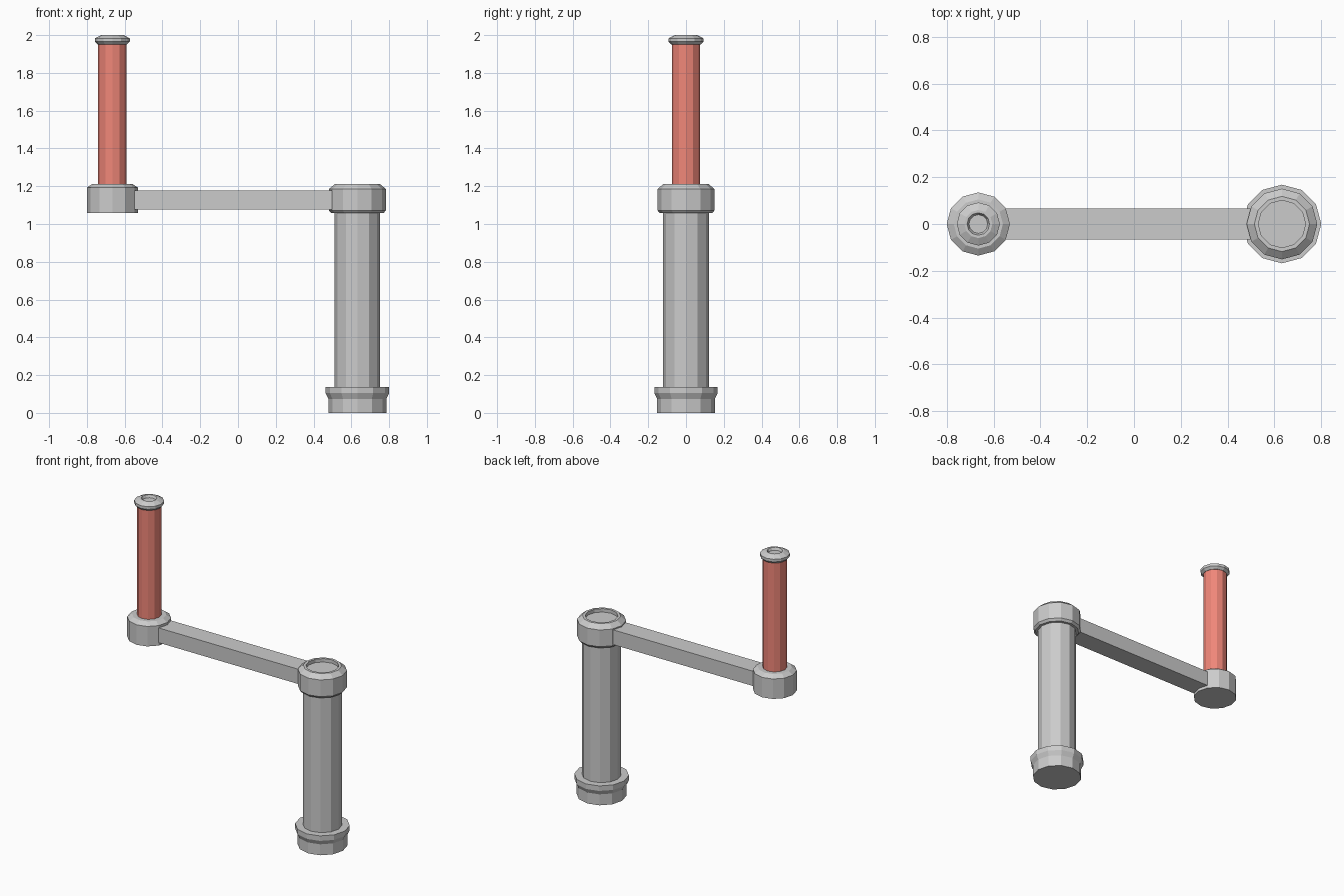
import bpy, bmesh
from math import cos, sin, tau

if "Cube" in bpy.data.objects:
    bpy.data.objects.remove(bpy.data.objects["Cube"])

SIDES = 12
SHAFT_X, HANDLE_X = 0.632, -0.665


def lathe(name, x, profile, sides=SIDES):
    """Revolve (radius, z) points around a vertical axis at x, capping both ends."""
    bm = bmesh.new()
    rings = [[bm.verts.new((r * cos(tau * i / sides), r * sin(tau * i / sides), z))
              for i in range(sides)] for r, z in profile]
    for a, b in zip(rings, rings[1:]):
        for i in range(sides):
            j = (i + 1) % sides
            bm.faces.new((a[i], a[j], b[j], b[i]))
    bm.faces.new(rings[0][::-1])
    bm.faces.new(rings[-1])
    return finish(name, bm, (x, 0, 0))


def finish(name, bm, location):
    bmesh.ops.recalc_face_normals(bm, faces=bm.faces)
    mesh = bpy.data.meshes.new(name)
    bm.to_mesh(mesh)
    bm.free()
    obj = bpy.data.objects.new(name, mesh)
    obj.location = location
    bpy.context.collection.objects.link(obj)
    return obj


# Shaft with flared foot collar
lathe("foot_collar", SHAFT_X, [(0.153, 0), (0.153, 0.074), (0.168, 0.104), (0.168, 0.138)])
lathe("shaft", SHAFT_X, [(0.121, 0.12), (0.121, 1.08)])

# Chamfered shaft cap with a shallow recess on top
lathe("shaft_cap", SHAFT_X, [(0.138, 1.057), (0.151, 1.072), (0.151, 1.185),
                             (0.118, 1.213), (0.101, 1.213), (0.101, 1.19)])

# Crank arm between the two hubs
bm = bmesh.new()
bmesh.ops.create_cube(bm, size=1)
bmesh.ops.scale(bm, vec=(SHAFT_X - HANDLE_X, 0.132, 0.1), verts=bm.verts)
finish("crank_arm", bm, ((SHAFT_X + HANDLE_X) / 2, 0, 1.127))

# Handle hub
lathe("handle_hub", HANDLE_X, [(0.135, 1.058), (0.135, 1.193), (0.105, 1.213)])

# Red grip
red = bpy.data.materials.new("grip_red")
red.diffuse_color = (0.87, 0.24, 0.19, 1)
red.use_nodes = True
red.node_tree.nodes["Principled BSDF"].inputs["Base Color"].default_value = red.diffuse_color
grip = lathe("grip", HANDLE_X, [(0.075, 1.19), (0.075, 1.96)])
grip.data.materials.append(red)

# Grip end cap with a small recess
lathe("grip_cap", HANDLE_X, [(0.077, 1.95), (0.092, 1.965), (0.092, 1.983),
                             (0.06, 2.0), (0.048, 2.0), (0.04, 1.983)])
